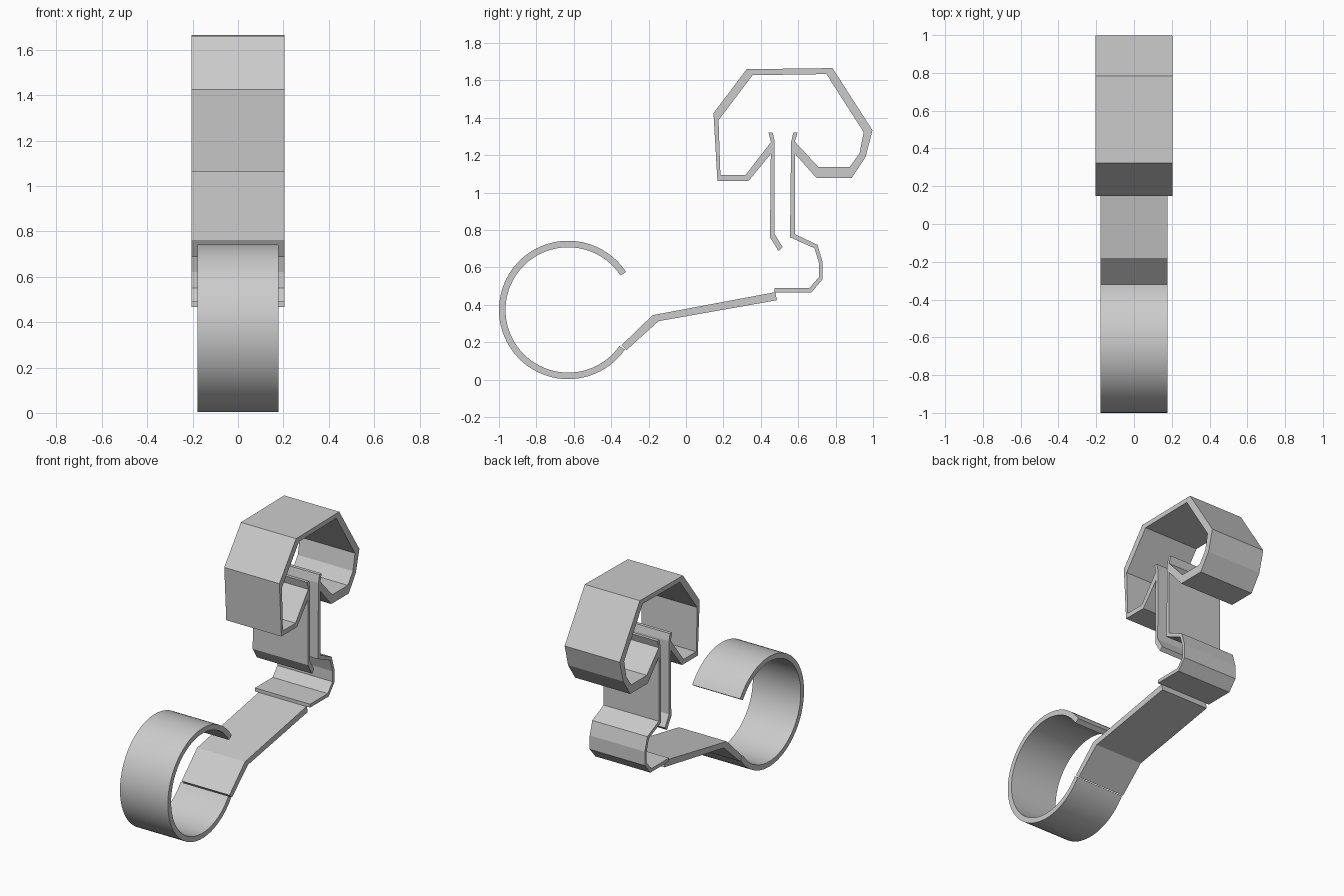
import bpy, bmesh
from math import sin, cos, radians

if "Cube" in bpy.data.objects:
    bpy.data.objects.remove(bpy.data.objects["Cube"])


def strip(name, side_a, side_b, half_width, smooth=False):
    """Bent sheet: two matching (y, z) profile edges, extruded along x."""
    bm = bmesh.new()
    rows = [[bm.verts.new((x, y, z)) for x, (y, z) in
             ((-half_width, a), (half_width, a), (half_width, b), (-half_width, b))]
            for a, b in zip(side_a, side_b)]
    for r, s in zip(rows, rows[1:]):
        for i in range(4):
            j = (i + 1) % 4
            bm.faces.new((r[i], r[j], s[j], s[i]))
    bm.faces.new(rows[0])
    bm.faces.new(rows[-1][::-1])
    bmesh.ops.recalc_face_normals(bm, faces=bm.faces)
    mesh = bpy.data.meshes.new(name)
    bm.to_mesh(mesh)
    bm.free()
    obj = bpy.data.objects.new(name, mesh)
    bpy.context.collection.objects.link(obj)
    if smooth:
        bpy.ops.object.select_all(action='DESELECT')
        obj.select_set(True)
        bpy.context.view_layer.objects.active = obj
        bpy.ops.object.shade_smooth_by_angle(angle=radians(30))
    return obj


WIDE, NARROW = 0.205, 0.178

# Faceted upper clip loop
strip("upper_clip",
      [(.456, 1.21), (.334, 1.062), (.168, 1.062), (.147, 1.425), (.324, 1.66),
       (.783, 1.666), (.997, 1.334), (.96, 1.19), (.885, 1.078), (.698, 1.078),
       (.572, 1.22)],
      [(.458, 1.275), (.318, 1.094), (.184, 1.094), (.174, 1.388), (.356, 1.628),
       (.751, 1.634), (.95, 1.323), (.928, 1.211), (.874, 1.136), (.709, 1.136),
       (.574, 1.281)], WIDE)

# Front stem plate with bent ends
strip("front_stem",
      [(.441, 1.322), (.454, 1.27), (.449, .762), (.495, .687)],
      [(.463, 1.322), (.474, 1.275), (.472, .783), (.516, .709)], WIDE)

# Rear stem plate curling round into the lower shelf
strip("rear_stem",
      [(.574, 1.322), (.562, 1.27), (.556, .762), (.687, .703), (.712, .62),
       (.712, .55), (.66, .49), (.473, .49)],
      [(.597, 1.322), (.582, 1.275), (.582, .778), (.703, .721), (.73, .63),
       (.73, .537), (.671, .467), (.473, .467)], WIDE)

# Sloping arm
strip("arm",
      [(-.318, .158), (-.147, .313), (.486, .425)],
      [(-.345, .184), (-.179, .345), (.477, .468)], NARROW)

# Round lower hook
N = 64
angles = [radians(33.3 + (325 - 33.3) * i / N) for i in range(N + 1)]
arc = lambda r: [(-.63 + r * cos(a), .373 + r * sin(a)) for a in angles]
strip("lower_hook", arc(.37), arc(.335), NARROW, smooth=True)
